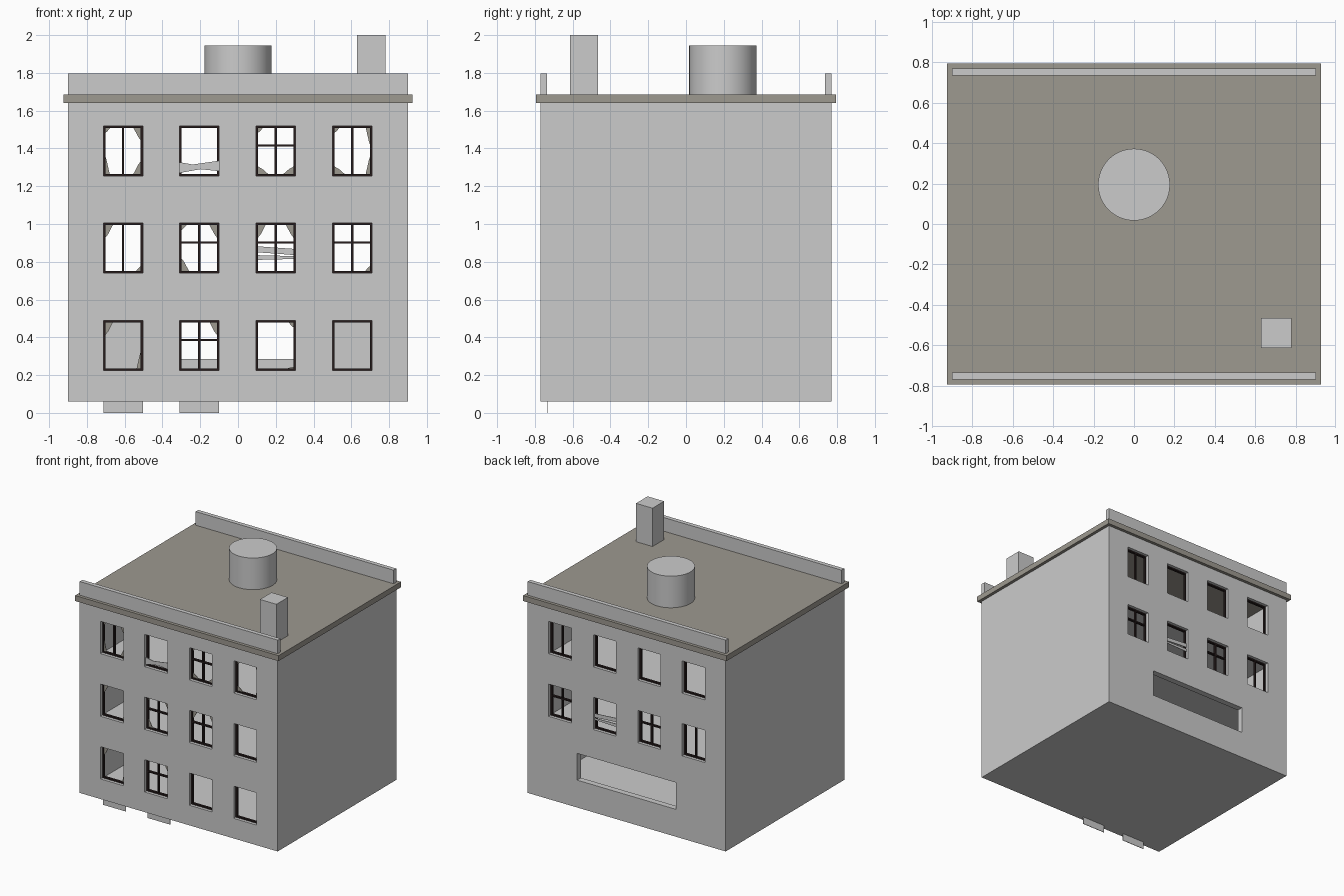
import bpy
import bmesh
from mathutils import Matrix, Vector

cube = bpy.data.objects.get("Cube")
if cube:
    bpy.data.objects.remove(cube, do_unlink=True)


def material(name, rgb):
    m = bpy.data.materials.new(name)
    m.use_nodes = True
    m.diffuse_color = (*rgb, 1)
    m.node_tree.nodes["Principled BSDF"].inputs["Base Color"].default_value = (*rgb, 1)
    return m


GREY = material("pale grey plaster", (0.6, 0.6, 0.6))
TAUPE = material("taupe", (0.34, 0.32, 0.28))
DARK = material("dark brown frame", (0.02, 0.012, 0.012))


def finish(name, bm, mat):
    bmesh.ops.recalc_face_normals(bm, faces=bm.faces)
    mesh = bpy.data.meshes.new(name)
    bm.to_mesh(mesh)
    bm.free()
    mesh.materials.append(mat)
    ob = bpy.data.objects.new(name, mesh)
    bpy.context.collection.objects.link(ob)
    return ob


def add_box(bm, x, y, z):
    """Box from three (low, high) ranges."""
    size = [b - a for a, b in (x, y, z)]
    centre = Vector([(a + b) / 2 for a, b in (x, y, z)])
    bmesh.ops.create_cube(bm, size=1, matrix=Matrix.Translation(centre) @ Matrix.Diagonal((*size, 1)))


def box(name, x, y, z, mat=GREY):
    bm = bmesh.new()
    add_box(bm, x, y, z)
    return finish(name, bm, mat)


def thicken(ob, thickness):
    mod = ob.modifiers.new("thickness", "SOLIDIFY")
    mod.thickness = thickness
    mod.offset = 0


def plate(name, points, y, mat, thickness=0.004):
    """Thin upright plate from an (x, z) outline."""
    bm = bmesh.new()
    bm.faces.new([bm.verts.new((x, y, z)) for x, z in points])
    thicken(finish(name, bm, mat), thickness)


# Main dimensions
HX, HY, WALL = 0.9, 0.77, 0.05
BASE, EAVES, ROOF = 0.06, 1.64, 1.685
PANE = 0.735
COLS = [-0.608, -0.205, 0.2, 0.605]
ROWS = [0.225, 0.74, 1.255]
W, H = 0.104, 0.265


def opening(col, row):
    return COLS[col] - W, COLS[col] + W, ROWS[row], ROWS[row] + H


def wall(name, side, holes):
    """Grid wall with rectangular holes, thickened inward."""
    xs = sorted({-HX, HX} | {v for h in holes for v in h[:2]})
    zs = sorted({BASE, EAVES} | {v for h in holes for v in h[2:]})
    bm = bmesh.new()
    verts = [[bm.verts.new((x, side * (HY - WALL / 2), z)) for z in zs] for x in xs]
    for i in range(len(xs) - 1):
        for j in range(len(zs) - 1):
            cx, cz = (xs[i] + xs[i + 1]) / 2, (zs[j] + zs[j + 1]) / 2
            if any(a < cx < b and c < cz < d for a, b, c, d in holes):
                continue
            bm.faces.new((verts[i][j], verts[i + 1][j], verts[i + 1][j + 1], verts[i][j + 1]))
    bmesh.ops.delete(bm, geom=[v for v in bm.verts if not v.link_faces], context="VERTS")
    thicken(finish(name, bm, GREY), WALL)


def window(name, side, col, row, bars):
    """Dark frame with optional upright (v) and cross (h) bars."""
    x0, x1, z0, z1 = opening(col, row)
    t = 0.011
    y = (side * PANE - 0.01, side * PANE + 0.01)
    bm = bmesh.new()
    for x in ((x0, x0 + t), (x1 - t, x1)):
        add_box(bm, x, y, (z0, z1))
    for z in ((z0, z0 + t), (z1 - t, z1)):
        add_box(bm, (x0 + t, x1 - t), y, z)
    if "v" in bars:
        add_box(bm, (COLS[col] - t / 2, COLS[col] + t / 2), y, (z0 + t, z1 - t))
    if "h" in bars:
        zc = z0 + H * 0.61
        add_box(bm, (x0 + t, x1 - t), y, (zc - t / 2, zc + t / 2))
    finish(name, bm, DARK)


# Front and back walls
front = [(c, r) for r in range(3) for c in range(4)]
back = [(c, r) for c, r in front if r > 0]
wall("front_wall", -1, [opening(c, r) for c, r in front])
wall("back_wall", 1, [opening(c, r) for c, r in back] + [(-0.45, 0.45, 0.285, 0.505)])

# Side walls and storey floors
inner_y = (WALL - HY, HY - WALL)
box("left_wall", (HX - WALL, HX), inner_y, (BASE, EAVES))
box("right_wall", (-HX, WALL - HX), inner_y, (BASE, EAVES))
for name, low, high in (("ground", BASE, 0.11), ("middle", 0.59, 0.63), ("upper", 1.1, 1.14)):
    box(name + "_floor", (WALL - HX, HX - WALL), inner_y, (low, high))

# Window frames
front_bars = {(0, 2): "v", (2, 2): "vh", (1, 1): "vh", (2, 1): "vh", (1, 0): "vh"}
back_bars = {(3, 2): "v", (3, 1): "vh", (1, 1): "vh", (0, 1): "v"}
for c, r in front:
    window(f"front_window_{r}_{c}", -1, c, r, front_bars.get((c, r), ""))
for c, r in back:
    window(f"back_window_{r}_{c}", 1, c, r, back_bars.get((c, r), ""))

# Broken glass left in the corners: side, top or bottom, shape
SHAPES = {"t": (0.055, 0.09), "n": (0.035, 0.13), "s": (0.045, 0.045), "w": (0.075, 0.055), "f": (0.07, 0.022)}
shards = {
    (0, 2): "LTs RTt LBn RBt", (2, 2): "LTs LBw RBw", (3, 2): "LTs RTn LBw RBn",
    (0, 1): "LTt RBs", (1, 1): "LTs RTt LBt", (2, 1): "LTt RTt", (3, 1): "RBs",
    (0, 0): "LTt RBn", (1, 0): "RTt", (2, 0): "RTs RBf",
}
for (c, r), marks in shards.items():
    x0, x1, z0, z1 = opening(c, r)
    for mark in marks.split():
        w, h = SHAPES[mark[2]]
        x, dx = (x0, w) if mark[0] == "L" else (x1, -w)
        z, dz = (z1, -h) if mark[1] == "T" else (z0, h)
        plate(f"glass_shard_{r}_{c}_{mark}", [(x, z), (x + dx, z), (x + dx * 0.45, z + dz * 0.65), (x, z + dz)],
              -PANE, TAUPE)

# Boards nailed across two windows
plate("front_board", [(-0.309, 1.27), (-0.2, 1.29), (-0.101, 1.28), (-0.101, 1.335), (-0.24, 1.315), (-0.309, 1.327)],
      -0.755, GREY)
plate("back_upper_board", [(0.1, 0.85), (0.22, 0.842), (0.3, 0.835), (0.3, 0.868), (0.1, 0.882)], 0.755, GREY)
plate("back_lower_board", [(0.1, 0.81), (0.3, 0.815), (0.3, 0.83), (0.1, 0.835)], 0.755, GREY)

# Boards hanging below the front wall
for c in (0, 1):
    x0, x1 = opening(c, 0)[:2]
    plate(f"hanging_board_{c}", [(x0, 0), (x1, 0), (x1, BASE), (x0, BASE)], -PANE, GREY)

# Roof slab, parapets and chimney
box("roof_slab", (-0.925, 0.925), (-0.795, 0.795), (EAVES, ROOF), TAUPE)
box("front_parapet", (-HX, HX), (-HY, -PANE), (ROOF, 1.797))
box("back_parapet", (-HX, HX), (PANE, HY), (ROOF, 1.797))
box("chimney", (0.63, 0.78), (-0.615, -0.465), (ROOF, 2))

# Round roof tank
bm = bmesh.new()
bmesh.ops.create_cone(bm, cap_ends=True, segments=48, radius1=0.178, radius2=0.178, depth=0.26,
                      matrix=Matrix.Translation((0, 0.195, ROOF + 0.13)))
tank = finish("roof_tank", bm, GREY)
bpy.ops.object.select_all(action="DESELECT")
tank.select_set(True)
bpy.context.view_layer.objects.active = tank
bpy.ops.object.shade_smooth_by_angle()
